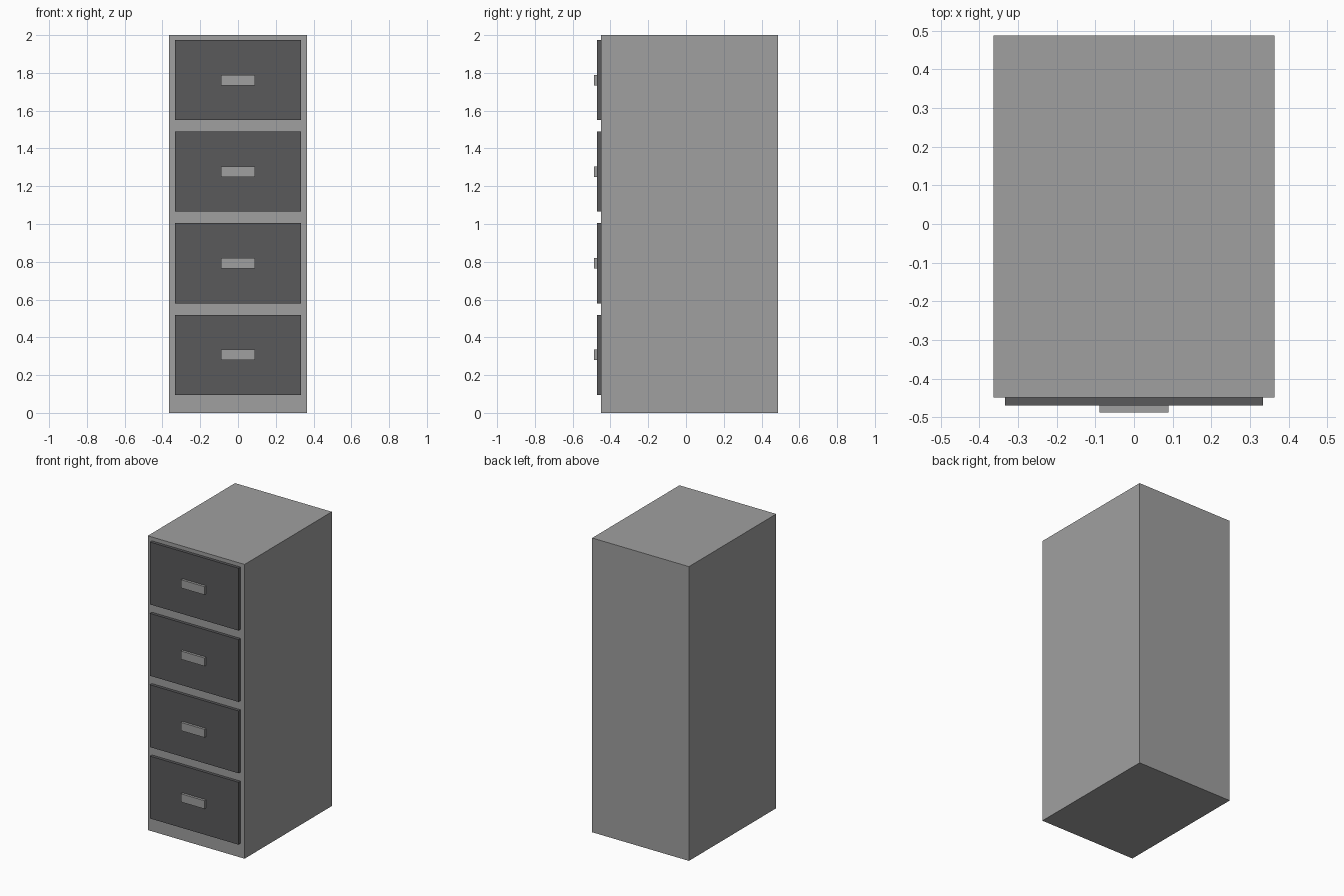
import bpy

if "Cube" in bpy.data.objects:
    bpy.data.objects.remove(bpy.data.objects["Cube"])

dark = bpy.data.materials.new("dark_grey")
dark.diffuse_color = (0.1, 0.1, 0.105, 1)
dark.use_nodes = True
dark.node_tree.nodes["Principled BSDF"].inputs["Base Color"].default_value = dark.diffuse_color
light = bpy.data.materials.new("light_grey")
light.diffuse_color = (0.35, 0.35, 0.35, 1)
light.use_nodes = True
light.node_tree.nodes["Principled BSDF"].inputs["Base Color"].default_value = light.diffuse_color


def box(name, x, y, z, mat):
    """Box from (min, max) ranges on each axis."""
    bpy.ops.mesh.primitive_cube_add(size=1, location=[sum(r) / 2 for r in (x, y, z)])
    ob = bpy.context.object
    ob.name = name
    ob.scale = [r[1] - r[0] for r in (x, y, z)]
    bpy.ops.object.transform_apply(location=False, rotation=False, scale=True)
    ob.data.materials.append(mat)
    return ob


# Cabinet body
FRONT = -0.449
box("cabinet_body", (-0.364, 0.364), (FRONT, 0.488), (0, 2), light)

# Four drawer fronts, each with a flat handle
for i in range(4):
    z = 0.307 + i * 0.485
    box(f"drawer_front_{i + 1}", (-0.333, 0.333), (FRONT - 0.021, FRONT),
        (z - 0.212, z + 0.212), dark)
    box(f"drawer_handle_{i + 1}", (-0.089, 0.089), (-0.487, FRONT - 0.021),
        (z - 0.028, z + 0.028), light)
